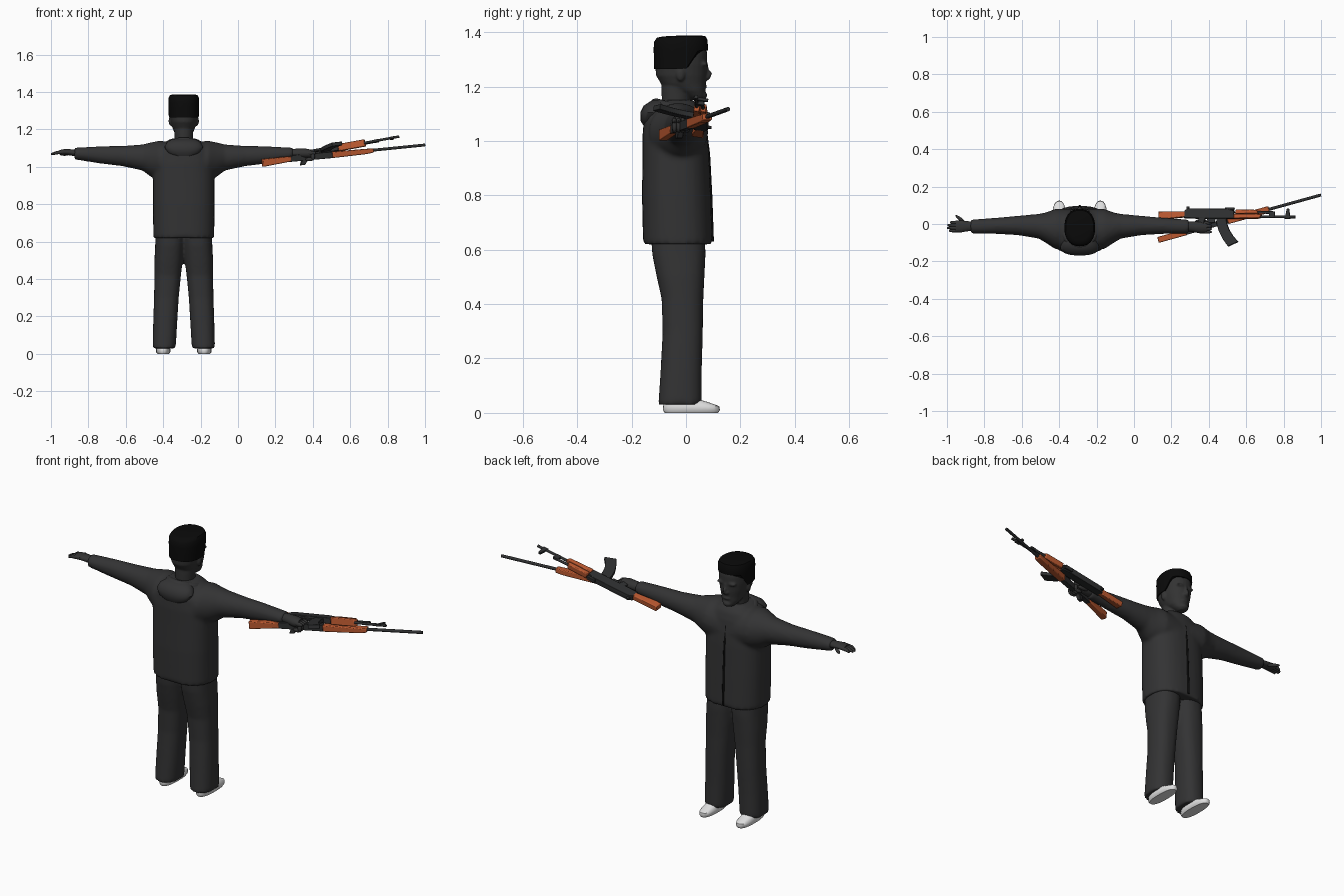
import bpy, bmesh, math
from mathutils import Vector, Matrix

if "Cube" in bpy.data.objects:
    bpy.data.objects.remove(bpy.data.objects["Cube"])

CX = -0.29  # centre line of the body


def material(name, rgb):
    m = bpy.data.materials.new(name)
    m.use_nodes = True
    m.diffuse_color = (*rgb, 1)
    bsdf = m.node_tree.nodes["Principled BSDF"]
    bsdf.inputs["Base Color"].default_value = (*rgb, 1)
    bsdf.inputs["Roughness"].default_value = 0.8
    return m


CLOTH = material("charcoal cloth", (0.033, 0.033, 0.034))
SKIN = material("dark skin", (0.033, 0.033, 0.033))
HAIR = material("black hair", (0.003, 0.003, 0.003))
SHOE = material("white shoe", (0.75, 0.75, 0.75))
WOOD = material("orange wood", (0.5, 0.1, 0.03))
METAL = material("gun metal", (0.028, 0.029, 0.03))


def finish(name, bm, mat, angle=50, remesh=0, bevel=0):
    bmesh.ops.recalc_face_normals(bm, faces=bm.faces)
    me = bpy.data.meshes.new(name)
    bm.to_mesh(me)
    bm.free()
    me.materials.append(mat)
    for p in me.polygons:
        p.use_smooth = True
    me.set_sharp_from_angle(angle=math.radians(angle))
    ob = bpy.data.objects.new(name, me)
    bpy.context.collection.objects.link(ob)
    if remesh:
        r = ob.modifiers.new("merge", 'REMESH')
        r.mode, r.voxel_size, r.use_smooth_shade = 'VOXEL', remesh, True
        s = ob.modifiers.new("soften", 'SMOOTH')
        s.factor, s.iterations = 0.5, 5
    if bevel:
        b = ob.modifiers.new("bevel", 'BEVEL')
        b.width, b.segments = bevel, 2
    return ob


def loft(bm, rings, axis='z', side=1, power=2.0, n=28):
    """Rings are (position, centre a, centre b, radius a, radius b); side mirrors x about the body."""
    prev = first = None
    for t, ca, cb, ra, rb in rings:
        ring = []
        for i in range(n):
            w = 2 * math.pi * i / n
            c, s = math.cos(w), math.sin(w)
            a = ca + ra * math.copysign(abs(c) ** (2 / power), c)
            b = cb + rb * math.copysign(abs(s) ** (2 / power), s)
            p = (a, b, t) if axis == 'z' else (t, a, b)
            ring.append(bm.verts.new((CX + side * p[0], p[1], p[2])))
        if prev:
            for i in range(n):
                j = (i + 1) % n
                bm.faces.new((prev[i], prev[j], ring[j], ring[i]))
        first, prev = first or ring, ring
    bm.faces.new(first)
    bm.faces.new(prev)


def ball(bm, centre, radii):
    m = Matrix.Translation(centre) @ Matrix.Diagonal((*radii, 1))
    bmesh.ops.create_uvsphere(bm, u_segments=20, v_segments=12, radius=1, matrix=m)


def tube(name, pts, radius, mat, cyclic=False):
    cu = bpy.data.curves.new(name, 'CURVE')
    cu.dimensions, cu.bevel_depth, cu.bevel_resolution = '3D', radius, 3
    cu.use_fill_caps = True
    sp = cu.splines.new('POLY')
    sp.points.add(len(pts) - 1)
    for q, p in zip(sp.points, pts):
        q.co = (*p, 1)
    sp.use_cyclic_u, sp.use_smooth = cyclic, True
    cu.materials.append(mat)
    ob = bpy.data.objects.new(name, cu)
    bpy.context.collection.objects.link(ob)
    return ob


# jacket: body and both sleeves merged
bm = bmesh.new()
loft(bm, [(.62, 0, -.03, .163, .128), (.8, 0, -.035, .165, .127), (.95, 0, -.037, .164, .123),
          (1.02, 0, -.04, .16, .12), (1.08, 0, -.042, .145, .113), (1.12, 0, -.042, .11, .1),
          (1.15, 0, -.042, .07, .07)], power=2.5)
for side in (-1, 1):
    loft(bm, [(.04, -.03, 1.02, .11, .11), (.13, -.027, 1.035, .108, .105), (.18, -.02, 1.04, .082, .09),
              (.22, -.012, 1.05, .066, .07), (.33, -.008, 1.058, .052, .054), (.45, -.01, 1.064, .043, .046),
              (.56, -.013, 1.07, .039, .034), (.585, -.013, 1.071, .036, .032)], 'x', side)
finish("jacket", bm, CLOTH, remesh=.01)

# hood: pouch on the back and rolled collar round the neck
bm = bmesh.new()
loft(bm, [(1.05, 0, -.13, .045, .022), (1.075, 0, -.13, .085, .038), (1.105, 0, -.125, .103, .043),
          (1.13, 0, -.11, .092, .045), (1.15, 0, -.095, .06, .03)], power=2.4)
finish("hood", bm, CLOTH)
ring = []
for i in range(32):
    w = 2 * math.pi * i / 32
    s = math.sin(w)
    ring.append((CX + .08 * math.cos(w), -.035 + .075 * s, 1.115 - .02 * s))
tube("collar", ring, .022, CLOTH, True)
tube("zipper", [(CX, .045, 1.09), (CX, .07, 1.05), (CX, .083, .95), (CX, .091, .8), (CX, .097, .63)],
     .006, HAIR)

# trousers
bm = bmesh.new()
for side in (-1, 1):
    loft(bm, [(.03, .105, -.022, .062, .08), (.15, .1, -.018, .064, .076), (.3, .093, -.012, .066, .074),
              (.42, .086, -.013, .071, .077), (.5, .081, -.02, .076, .088), (.58, .075, -.026, .078, .098),
              (.66, .07, -.03, .08, .1)], 'z', side, 2.4)
finish("trousers", bm, CLOTH, remesh=.01)

# shoes
for side, label in ((1, "left"), (-1, "right")):
    bm = bmesh.new()
    loft(bm, [(0, .11, .02, .031, .098), (.01, .11, .02, .038, .105), (.025, .11, .019, .038, .103),
              (.04, .11, .0, .034, .08), (.055, .11, -.025, .03, .055), (.09, .11, -.03, .03, .04)],
         'z', side, 2.4)
    finish(label + "_shoe", bm, SHOE)

# head, neck and face
bm = bmesh.new()
loft(bm, [(1.08, 0, -.035, .052, .055), (1.14, 0, -.037, .048, .052), (1.18, 0, -.037, .05, .053),
          (1.24, 0, -.03, .055, .06)])
loft(bm, [(1.15, 0, .04, .02, .022), (1.162, 0, .036, .035, .034), (1.185, 0, .015, .051, .055),
          (1.21, 0, -.01, .061, .082), (1.24, 0, -.017, .07, .093), (1.28, 0, -.018, .076, .096),
          (1.32, 0, -.018, .078, .096), (1.37, 0, -.018, .07, .088)], power=2.2)
ball(bm, (CX, .066, 1.168), (.022, .012, .014))
ball(bm, (CX, .068, 1.2), (.022, .009, .008))
ball(bm, (CX, .077, 1.233), (.017, .013, .01))
ball(bm, (CX, .08, 1.246), (.009, .016, .016))
ball(bm, (CX, .074, 1.265), (.008, .01, .025))
for s in (-1, 1):
    ball(bm, (CX + s * .03, .068, 1.282), (.026, .012, .009))
    ball(bm, (CX + s * .072, -.02, 1.245), (.009, .016, .026))
finish("head", bm, SKIN, remesh=.005)

# flat-topped hair with a raised front hairline
bm = bmesh.new()
loft(bm, [(1.265, 0, -.019, .08, .098), (1.30, 0, -.019, .081, .099), (1.34, 0, -.019, .082, .1),
          (1.37, 0, -.019, .081, .098), (1.384, 0, -.017, .074, .09), (1.388, 0, -.015, .055, .07)],
     power=2.3, n=40)
for v in bm.verts:
    v.co.z = max(v.co.z, 1.265 + .068 * min(1, max(0, v.co.y / .045)))
    if v.co.z > 1.36:
        v.co.z += .05 * min(0, v.co.y + .01)
finish("hair", bm, HAIR)

# open hand on the free arm
bm = bmesh.new()
loft(bm, [(.56, -.012, 1.073, .024, .02), (.6, -.012, 1.077, .027, .017), (.64, -.013, 1.08, .032, .015),
          (.665, -.013, 1.078, .031, .012)], 'x', -1)
for i, tip in enumerate((.695, .708, .71, .7)):
    y = .008 - .0145 * i
    loft(bm, [(.63, y, 1.08, .009, .01), (.68, y, 1.076, .009, .009), (tip, y, 1.068, .005, .005)],
         'x', -1, n=12)
thumb = Matrix.Translation((CX - .638, .026, 1.068)) @ Matrix.Rotation(math.radians(-38), 4, 'Z')
bmesh.ops.create_uvsphere(bm, u_segments=12, v_segments=8, radius=1,
                          matrix=thumb @ Matrix.Diagonal((.034, .009, .009, 1)))
finish("right_hand", bm, SKIN)

# gripping hand on the other arm, fingers curled round the grips
bm = bmesh.new()
loft(bm, [(.56, -.012, 1.072, .024, .022), (.6, -.014, 1.072, .028, .025), (.65, -.018, 1.072, .033, .026),
          (.68, -.02, 1.07, .028, .022)], 'x', 1)
for i in range(4):
    y = .004 - .0155 * i
    ball(bm, (CX + .68, y, 1.074), (.028, .009, .011))
    ball(bm, (CX + .69, y, 1.055), (.011, .009, .022))
    ball(bm, (CX + .672, y, 1.04), (.022, .009, .01))
ball(bm, (CX + .65, .014, 1.06), (.034, .011, .011))
finish("left_hand", bm, SKIN)


# rifles are drawn as side profiles (along, up) with a thickness across
def frame(origin, along, up):
    a = Vector(along).normalized()
    w = a.cross(Vector(up)).normalized()
    return Matrix.Translation(origin) @ Matrix((a, w.cross(a), w)).transposed().to_4x4()


def prisms(name, m, mat, parts, bevel=.002):
    bm = bmesh.new()
    for thick, pts in parts:
        sides = [[bm.verts.new(m @ Vector((u, v, s * thick / 2))) for u, v in pts] for s in (-1, 1)]
        for s in sides:
            bm.faces.new(s)
        for i in range(len(pts)):
            j = (i + 1) % len(pts)
            bm.faces.new((sides[0][i], sides[0][j], sides[1][j], sides[1][i]))
    finish(name, bm, mat, 35, bevel=bevel)


def box(u0, u1, v0, v1):
    return [(u0, v0), (u1, v0), (u1, v1), (u0, v1)]


def barrel(name, m, u0, u1, v, r):
    tube(name, [m @ Vector((u0, v, 0)), m @ Vector((u1, v, 0))], r, METAL)


# short rifle with curved magazine, lying on its side
A = frame((.3, .052, 1.057), (1, -.01, .185), (0, 1, -.15))
prisms("short_rifle_wood", A, WOOD, [
    (.03, [(-.17, -.032), (-.02, -.015), (-.02, .014), (-.17, .012)]),
    (.038, [(.24, -.022), (.38, -.018), (.39, .003), (.24, .003)]),
    (.03, [(.245, .005), (.37, .005), (.365, .026), (.25, .028)])], .004)
curve = [(.17 + .065 * t * t + .005 * t, -.015 - .145 * t) for t in (0, .25, .5, .75, 1)]
prisms("short_rifle_body", A, METAL, [
    (.03, [(-.03, -.022), (.24, -.022), (.24, .02), (.2, .03), (-.01, .03), (-.03, .018)]),
    (.02, box(.19, .24, .025, .038)), (.01, box(-.02, -.005, .025, .042)),
    (.024, [(.05, -.02), (.085, -.02), (.065, -.085), (.035, -.08)]),
    (.006, [(.09, -.02), (.14, -.02), (.135, -.045), (.1, -.045)]),
    (.02, [(u - .027, v - .012 * i / 4) for i, (u, v) in enumerate(curve)]
     + [(u + .027, v + .014 * i / 4) for i, (u, v) in reversed(list(enumerate(curve)))]),
    (.012, [(.515, -.02), (.545, -.02), (.538, .035), (.525, .035)]),
    (.014, box(.43, .46, -.015, .02))])
barrel("short_rifle_barrel", A, .2, .572, -.009, .007)
barrel("short_rifle_gas_tube", A, .35, .45, .014, .007)

# long rifle with slim barrel, crossing beneath
B = frame((.3, -.038, 1.045), (1, .276, .1), (0, 0, 1))
prisms("long_rifle_wood", B, WOOD, [
    (.032, [(-.178, -.028), (-.02, -.014), (-.02, .014), (-.178, .014)]),
    (.036, [(.21, -.018), (.4, -.015), (.44, -.01), (.44, .012), (.21, .016)])], .004)
prisms("long_rifle_body", B, METAL, [
    (.028, [(-.03, -.016), (.21, -.018), (.21, .016), (.0, .018), (-.03, .012)]),
    (.022, [(.04, -.014), (.075, -.014), (.055, -.04), (.03, -.04)])])
barrel("long_rifle_barrel", B, .2, .729, .002, .008)
